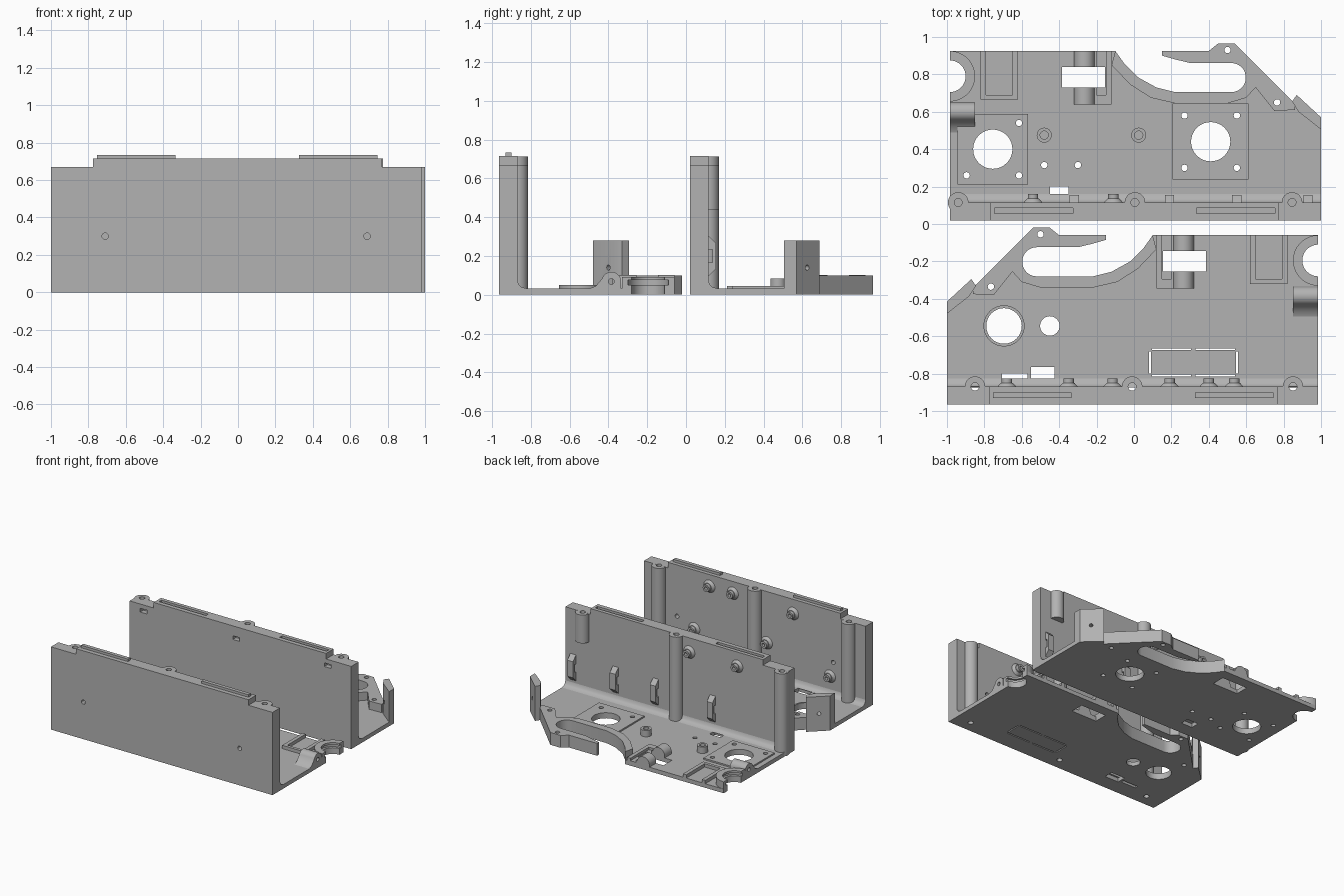
import bpy, bmesh, math
from mathutils import Vector

if "Cube" in bpy.data.objects:
    bpy.data.objects.remove(bpy.data.objects["Cube"])

grey = bpy.data.materials.new("plastic_grey")
grey.diffuse_color = (0.45, 0.45, 0.45, 1)
grey.use_nodes = True
grey.node_tree.nodes["Principled BSDF"].inputs["Base Color"].default_value = grey.diffuse_color
frame = [1, 0.0]          # x mirror sign and y offset of the bracket being built
AX = {'z': lambda u, v, w: (u, v, w), 'x': lambda u, v, w: (w, u, v), 'y': lambda u, v, w: (u, w, v)}


def loft(name, lower, upper):
    """Solid between two matching rings, placed in the current frame."""
    bm = bmesh.new()
    rings = [[bm.verts.new((p[0] * frame[0], p[1] + frame[1], p[2])) for p in r] for r in (lower, upper)]
    n = len(lower)
    bm.faces.new(rings[0])
    bm.faces.new(rings[1])
    for i in range(n):
        j = (i + 1) % n
        bm.faces.new((rings[0][i], rings[0][j], rings[1][j], rings[1][i]))
    bmesh.ops.recalc_face_normals(bm, faces=bm.faces)
    me = bpy.data.meshes.new(name)
    bm.to_mesh(me)
    bm.free()
    me.materials.append(grey)
    ob = bpy.data.objects.new(name, me)
    bpy.context.collection.objects.link(ob)
    return ob


def prism(name, pts, a, b, axis='z'):
    f = AX[axis]
    return loft(name, [f(u, v, a) for u, v in pts], [f(u, v, b) for u, v in pts])


def box(name, x0, x1, y0, y1, z0, z1):
    return prism(name, [(x0, y0), (x1, y0), (x1, y1), (x0, y1)], z0, z1)


def arc(u, v, r, a0=0, a1=360, n=32):
    full = a1 - a0 == 360
    t = [math.radians(a0 + (a1 - a0) * i / (n if full else n - 1)) for i in range(n)]
    return [(u + r * math.cos(a), v + r * math.sin(a)) for a in t]


def cyl(name, u, v, r, a, b, axis='z', n=32):
    return prism(name, arc(u, v, r, n=n), a, b, axis)


def cone(name, x, z, r0, r1, y0, y1):
    return loft(name, [(u, y0, v) for u, v in arc(x, z, r0, n=24)], [(u, y1, v) for u, v in arc(x, z, r1, n=24)])


def cut(targets, cutters):
    """Subtract each cutter from each target, then discard the cutters."""
    for t in targets:
        for c in cutters:
            m = t.modifiers.new("cut", 'BOOLEAN')
            m.operation, m.solver, m.object = 'DIFFERENCE', 'EXACT', c
        bpy.context.view_layer.update()
        me = bpy.data.meshes.new_from_object(t.evaluated_get(bpy.context.evaluated_depsgraph_get()))
        t.modifiers.clear()
        t.data = me
    for c in cutters:
        bpy.data.objects.remove(c)


def hole(x, y, r=0.017):
    return cyl("cutter", x, y, r, -0.5, 1.0)


def window(x0, x1, y0, y1):
    return box("cutter", x0, x1, y0, y1, -0.5, 0.5)


def rib_tab(x, z, h):
    """Looped tab on the inner wall face."""
    t = prism("wall_tab", [(0.11, z), (0.155, z + 0.045), (0.155, z + h - 0.045), (0.11, z + h)], x - 0.025, x + 0.025, 'x')
    cut([t], [box("cutter", x - 0.1, x + 0.1, 0.116, 0.136, z + h * .35, z + h * .65)])


def boss(x, z):
    """Flared screw boss on the inner wall face."""
    cone("boss_flare", x, z, 0.055, 0.032, 0.11, 0.135)
    b = cyl("wall_boss", x, z, 0.028, 0.11, 0.16, 'y', 24)
    cut([b], [cyl("cutter", x, z, 0.013, 0.13, 0.2, 'y', 16)])


def bracket(short_column):
    """Shared shape of both brackets; returns the floor and wall."""
    notch = [(-0.10, 0.925), (-0.05, 0.855), (0.02, 0.785), (0.12, 0.73), (0.22, 0.705)]
    notch += arc(0.52, 0.783, 0.078, -90, 90, 14)
    notch += [(0.30, 0.861), (0.22, 0.88), (0.15, 0.9), (0.15, 0.925)]
    hook = [(0.40, 0.925), (0.45, 0.965), (0.54, 0.965)]
    floor = prism("floor_plate", [(-0.985, 0.02), (1, 0.02), (1, 0.57), (0.87, 0.69), (0.85, 0.655)]
                  + hook[::-1] + notch[::-1] + [(-0.985, 0.925)], 0, 0.033)
    # raised rim round the hooked opening
    rim = prism("hook_rim", notch + hook + [(0.86, 0.645), (0.86, 0.61), (0.75, 0.605), (0.65, 0.73), (0.60, 0.675),
                (0.50, 0.645), (0.22, 0.645), (0.09, 0.675), (-0.02, 0.745), (-0.12, 0.85)], 0.001, 0.1)
    cut([floor, rim], [hole(0.5, 0.93), hole(0.765, 0.65)])
    # upright corner tab with a cross hole
    tab = prism("corner_tab", [(0.87, 0.69), (0.845, 0.655), (0.88, 0.60), (1, 0.505), (1, 0.57)], 0, 0.28)
    d, c = Vector((0.1, 0.1, 0)), Vector((0.935, 0.62, 0.14))
    ring = [c + Vector((-u * .7, u * .7, v)) for u, v in arc(0, 0, 0.014, n=16)]
    cut([tab], [loft("cutter", [p - d for p in ring], [p + d for p in ring])])
    # half-round bearing cradle and knuckle at the open end
    ring = prism("cradle_ring", arc(-0.985, 0.79, 0.135, -90, 90, 32), 0.02, 0.092)
    knuckle = prism("knuckle", [(0.49, 0.02), (0.49, 0.033), (0.52, 0.045)] + arc(0.6, 0.068, 0.05, 160, 0, 20)
                    + [(0.65, 0.02)], -0.985, -0.85, 'x')
    cut([floor, ring], [hole(-0.985, 0.79, 0.085)])
    cut([ring], [cyl("cutter", -0.985, 0.79, 0.105, 0.05, 0.075)])
    cut([knuckle], [cyl("cutter", 0.6, 0.068, 0.015, -1.1, -0.8, 'x', 16)])
    # U-shaped rail
    prism("u_rail", [(-0.82, 0.925), (-0.82, 0.665), (-0.62, 0.665), (-0.62, 0.925), (-0.65, 0.925), (-0.65, 0.69),
                     (-0.79, 0.69), (-0.79, 0.925)], 0.02, 0.06)
    # hinge barrel with its block and window
    barrel = prism("hinge_barrel", [(-0.21, 0.02)] + arc(-0.265, 0.048, 0.055, 0, 180, 20) + [(-0.32, 0.02)], 0.64, 0.925, 'y')
    block = box("hinge_block", -0.212, -0.12, 0.64, 0.925, 0.02, 0.06)
    cut([block], [box("cutter", -0.2, -0.15, 0.69, 1, 0.04, 0.2)])
    cut([floor, barrel, block], [window(-0.385, -0.155, 0.73, 0.84)])
    # wall with stepped top, fillet and screw columns
    wall = prism("wall", [(-0.985, 0), (1, 0), (1, 0.67), (0.775, 0.67), (0.775, 0.715), (-0.77, 0.715),
                          (-0.77, 0.67), (-0.985, 0.67)], 0.02, 0.115, 'y')
    prism("floor_fillet", [(0.11, 0.03), (0.16, 0.033), (0.136, 0.04), (0.122, 0.053), (0.115, 0.075)], -0.985, 1, 'x')
    return floor, wall


def columns(floor, wall, xs, short, through):
    for i, x in enumerate(xs):
        top = 0.715 if i == 1 else 0.67
        col = cyl("screw_column", x, 0.115, 0.055, 0.44 if x == short else 0.001, top - 0.0005)
        cut([col, wall] + ([floor] if through else []),
            [cyl("cutter", x, 0.115, 0.021, -0.5 if through else top - 0.2, 1)])


# ---- back bracket ----
floor, wall = bracket(True)
columns(floor, wall, (-0.94, 0.005, 0.845), 0.845, False)
cut([wall], [box("cutter", a, a + 0.42, 0.055, 0.085, 0.695, 0.8) for a in (-0.745, 0.335)])
cut([wall], [box("cutter", x - .03, x + .03, -0.05, 0.06, 0.605, 0.635) for x in (-0.86, -0.03, 0.79)])
for x in (-0.32, 0.19, 0.55, 0.93):
    rib_tab(x, 0.09, 0.22)
for x in (-0.54, -0.11):
    boss(x, 0.6)
# square motor pads with centre and corner holes
for px, py, h, s in ((-0.755, 0.4, 0.188, 0.14), (0.41, 0.44, 0.203, 0.14)):
    pad = box("motor_pad", px - h, px + h, py - h, py + h, 0.02, 0.045)
    cut([pad, floor], [hole(px, py, 0.105)] + [hole(px + i * s, py + j * s) for i in (-1, 1) for j in (-1, 1)])
for x in (-0.48, 0.025):
    post = cyl("standoff", x, 0.475, 0.04, 0.02, 0.085)
    cut([post], [cyl("cutter", x, 0.475, 0.022, 0.04, 0.2)])
cut([floor], [hole(-0.48, 0.315), hole(-0.30, 0.315), window(-0.45, -0.35, 0.13, 0.2)])

# ---- front bracket, mirrored ----
frame[:] = [-1, -0.985]
floor, wall = bracket(False)
columns(floor, wall, (-0.85, 0.01, 0.85), None, True)
cut([wall], [cyl("cutter", x, 0.3, 0.017, -0.1, 0.3, 'y', 20) for x in (-0.69, 0.71)])
for a in (-0.745, 0.335):
    box("locating_tongue", a, a + 0.42, 0.055, 0.085, 0.7, 0.735)
rib_tab(0.01, 0.2, 0.22)
for x, z in ((-0.535, 0.24), (-0.4, 0.62), (-0.19, 0.62), (0.115, 0.3), (0.35, 0.6), (0.68, 0.18)):
    boss(x, z)
# collar, cable openings and knock-out panel
collar = cyl("collar", 0.695, 0.44, 0.11, 0.02, 0.05)
cut([floor, collar], [hole(0.695, 0.44, 0.095)])
cut([floor], [hole(0.45, 0.44, 0.052), window(0.57, 0.705, 0.16, 0.185), window(0.425, 0.55, 0.145, 0.22)])
slits = [window(a, a + 0.21, y, y + 0.01) for a in (-0.54, -0.305) for y in (0.17, 0.31)]
slits += [window(x, x + 0.01, 0.187, 0.303) for x in (-0.555, -0.09)]
cut([floor], slits)

# smooth round surfaces, keep edges crisp
for ob in bpy.data.objects:
    ob.select_set(True)
    bpy.context.view_layer.objects.active = ob
bpy.ops.object.shade_smooth_by_angle(angle=math.radians(30))
